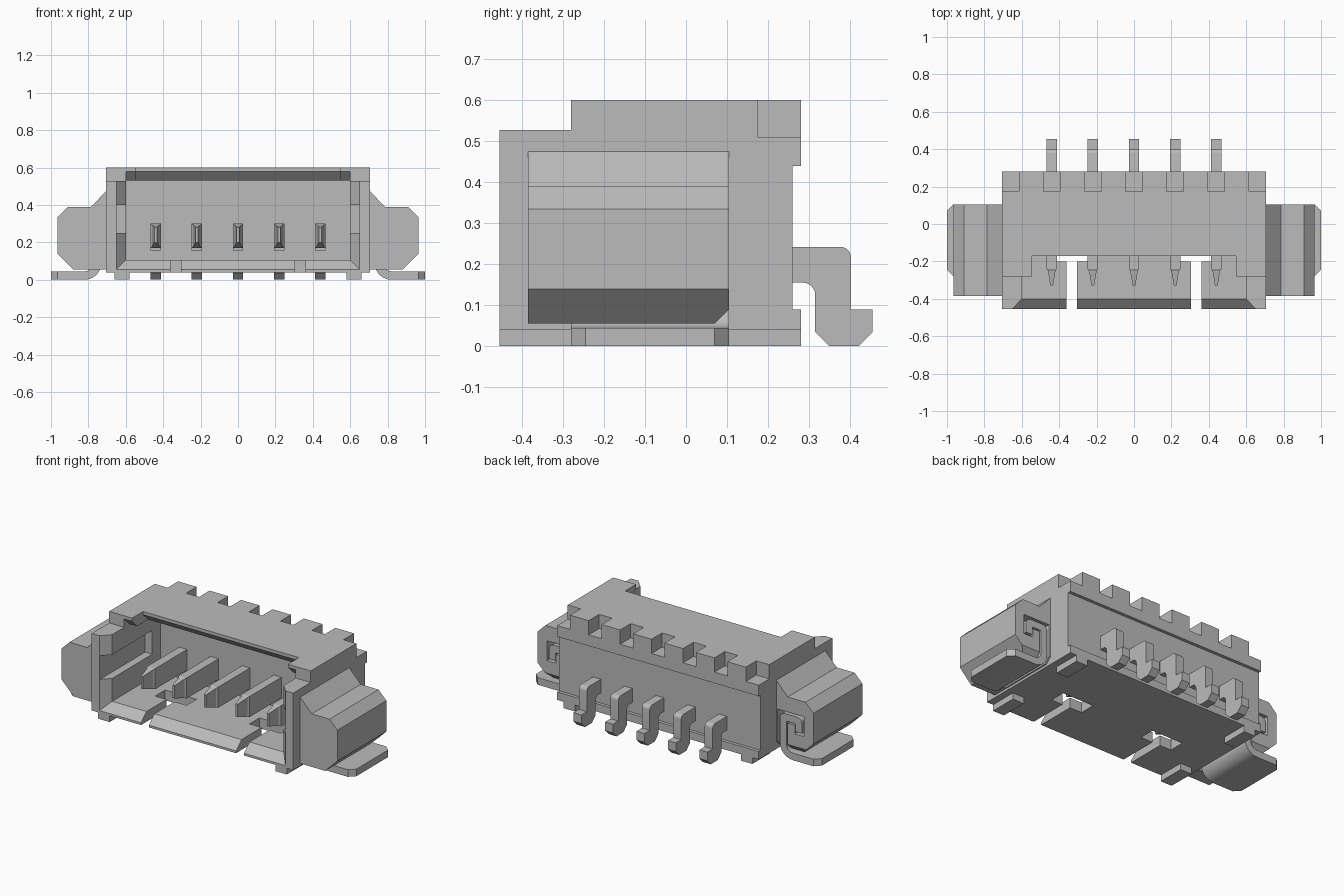
import bpy, bmesh, math
from mathutils import Vector

if "Cube" in bpy.data.objects:
    bpy.data.objects.remove(bpy.data.objects["Cube"])

grey = bpy.data.materials.new("light_grey")
grey.use_nodes = True
COLOUR = (0.5, 0.5, 0.5, 1)
grey.diffuse_color = COLOUR
grey.node_tree.nodes["Principled BSDF"].inputs["Base Color"].default_value = COLOUR


def finish(name, bm):
    bmesh.ops.recalc_face_normals(bm, faces=bm.faces)
    me = bpy.data.meshes.new(name)
    bm.to_mesh(me)
    bm.free()
    me.materials.append(grey)
    ob = bpy.data.objects.new(name, me)
    bpy.context.collection.objects.link(ob)
    return ob


def loft(name, rings):
    """Solid through matching rings of points, capped at both ends."""
    bm = bmesh.new()
    vs = [[bm.verts.new(p) for p in r] for r in rings]
    n = len(vs[0])
    for a, b in zip(vs, vs[1:]):
        for i in range(n):
            j = (i + 1) % n
            bm.faces.new((a[i], a[j], b[j], b[i]))
    bm.faces.new(vs[0][::-1])
    bm.faces.new(vs[-1])
    return finish(name, bm)


def prism_x(name, yz, x0, x1):
    return loft(name, [[(x, y, z) for y, z in yz] for x in (x0, x1)])


def prism_y(name, xz, y0, y1):
    return loft(name, [[(x, y, z) for x, z in xz] for y in (y0, y1)])


def prism_z(name, xy, z0, z1):
    return loft(name, [[(x, y, z) for x, y in xy] for z in (z0, z1)])


def box(name, x0, x1, y0, y1, z0, z1):
    return prism_z(name, [(x0, y0), (x1, y0), (x1, y1), (x0, y1)], z0, z1)


def cut(target, cutter):
    m = target.modifiers.new("cut", 'BOOLEAN')
    m.operation, m.solver, m.object = 'DIFFERENCE', 'EXACT', cutter
    cutter.hide_render = True
    bpy.context.view_layer.objects.active = target
    bpy.ops.object.modifier_apply(modifier=m.name)
    bpy.data.objects.remove(cutter)


def arc(cx, cz, r, a0, a1, n=6):
    return [(cx + r * math.cos(math.radians(a0 + (a1 - a0) * i / n)),
             cz + r * math.sin(math.radians(a0 + (a1 - a0) * i / n))) for i in range(n + 1)]


def rect(hx, y, z0, z1):
    return [(-hx, y, z0), (hx, y, z0), (hx, y, z1), (-hx, y, z1)]


def smooth(ob):
    bpy.ops.object.select_all(action='DESELECT')
    ob.select_set(True)
    bpy.context.view_layer.objects.active = ob
    bpy.ops.object.shade_smooth_by_angle(angle=math.radians(35))


def mirrored(ob, name):
    me = ob.data.copy()
    for v in me.vertices:
        v.co.x *= -1
    me.flip_normals()
    bpy.context.collection.objects.link(bpy.data.objects.new(name, me))


PINS = [-0.44, -0.22, 0, 0.22, 0.44]

# Housing shell from its side profile
housing = prism_x("housing", [(-.455, .04), (.28, .04), (.28, .09), (.26, .09), (.26, .44),
                              (.28, .44), (.28, .6), (-.28, .6), (-.28, .527), (-.455, .527)],
                  -.705, .705)
# Mating cavity, flared mouth and side grooves
cut(housing, box("cutter", -.6, .6, -.5, .08, .105, .53))
cut(housing, loft("cutter", [rect(.65 + .01, -.465, .045, .62), rect(.6, -.40, .105, .62)]))
cut(housing, box("cutter", -.65, .65, -.5, .0, .25, .40))
# Top edge: recess and bevelled underside
cut(housing, box("cutter", -.545, .545, -.5, -.17, .45, .7))
cut(housing, prism_x("cutter", [(-.175, .585), (-.12, .53), (-.12, .5), (-.3, .5), (-.3, .585)],
                     -.545, .545))
cut(housing, prism_x("cutter", [(-.285, .585), (-.23, .53), (-.23, .5), (-.5, .5), (-.5, .585)],
                     -.6, .6))
# Top rear notches above the pins and at the corners
for x in PINS + [-.665, .665]:
    w = .05 if abs(x) > .6 else .045
    cut(housing, box("cutter", x - w, x + w, .175, .3, .51, .7))
# T-shaped floor slots
for s in (-1, 1):
    a, b = sorted((s * .305, s * .36))
    t = [(a, -.5), (b, -.5), (b, -.2), (s * .33 + .11, -.2), (s * .33 + .11, -.1),
         (s * .33 - .11, -.1), (s * .33 - .11, -.2), (a, -.2)]
    cut(housing, prism_z("cutter", t, -.1, .16))

# Standoff feet
for side, sx in (("left", 1), ("right", -1)):
    for end, y0, y1 in (("front", -.455, -.28), ("rear", .105, .28)):
        a, b = sorted((sx * .58, sx * .66))
        box(f"{end}_{side}_foot", a, b, y0, y1, 0, .045)

# Contact pins: tapered blade and bent solder tail
tail_profile = ([(.07, .155), (.285, .155)] + arc(.285, .125, .03, 90, 0)
                + [(.315, .035), (.35, 0), (.42, 0), (.455, .035), (.455, .09), (.402, .09)]
                + arc(.377, .217, .025, 0, 90) + [(.07, .242)])
for i, x in enumerate(PINS):
    blade = loft(f"pin_blade_{i + 1}", [rect(.007, -.33, .2, .28), rect(.02, -.25, .175, .295),
                                        rect(.0275, -.24, .17, .3), rect(.0275, .1, .17, .3)])
    blade.location.x = x
    tail = prism_x(f"pin_tail_{i + 1}", tail_profile, x - .0275, x + .0275)
    smooth(tail)

# Side boss with a hooked pocket opening at the rear
boss = prism_y("left_boss", [(.70, .48), (.785, .39), (.91, .39), (.965, .335), (.965, .14),
                             (.88, .055), (.70, .055)], -.385, .105)
cut(boss, prism_x("cutter", [(.06, .045), (.115, .1), (.2, .1), (.2, .045)], .6, 1.1))
hook = [(.715, -.1), (.785, -.1), (.785, .225), (.835, .225), (.835, .17), (.9, .17),
        (.9, .295), (.715, .295)]
cut(boss, prism_y("cutter", hook, -.29, .2))
mirrored(boss, "right_boss")

# Hold-down clip: bent strip from the hook to the board tab
outer = ([(1, 0), (.82, 0)] + arc(.82, .09, .09, 270, 180) + arc(.765, .245, .035, 180, 90)
         + arc(.85, .245, .035, 90, 0) + [(.885, .185)])
inner = ([(1, .045), (.82, .045)] + arc(.82, .09, .045, 270, 180) + arc(.78, .23, .005, 180, 90)
         + arc(.835, .23, .005, 90, 0) + [(.84, .185)])
clip = prism_y("left_clip", outer + inner[::-1], -.28, .105)
# Chamfered corners of the board tab
for s, y in ((1, .105), (-1, -.28)):
    cut(clip, prism_z("cutter", [(.955, y + s * .01), (1.01, y + s * .01), (1.01, y - s * .045)],
                      -.1, .1))
smooth(clip)
mirrored(clip, "right_clip")
